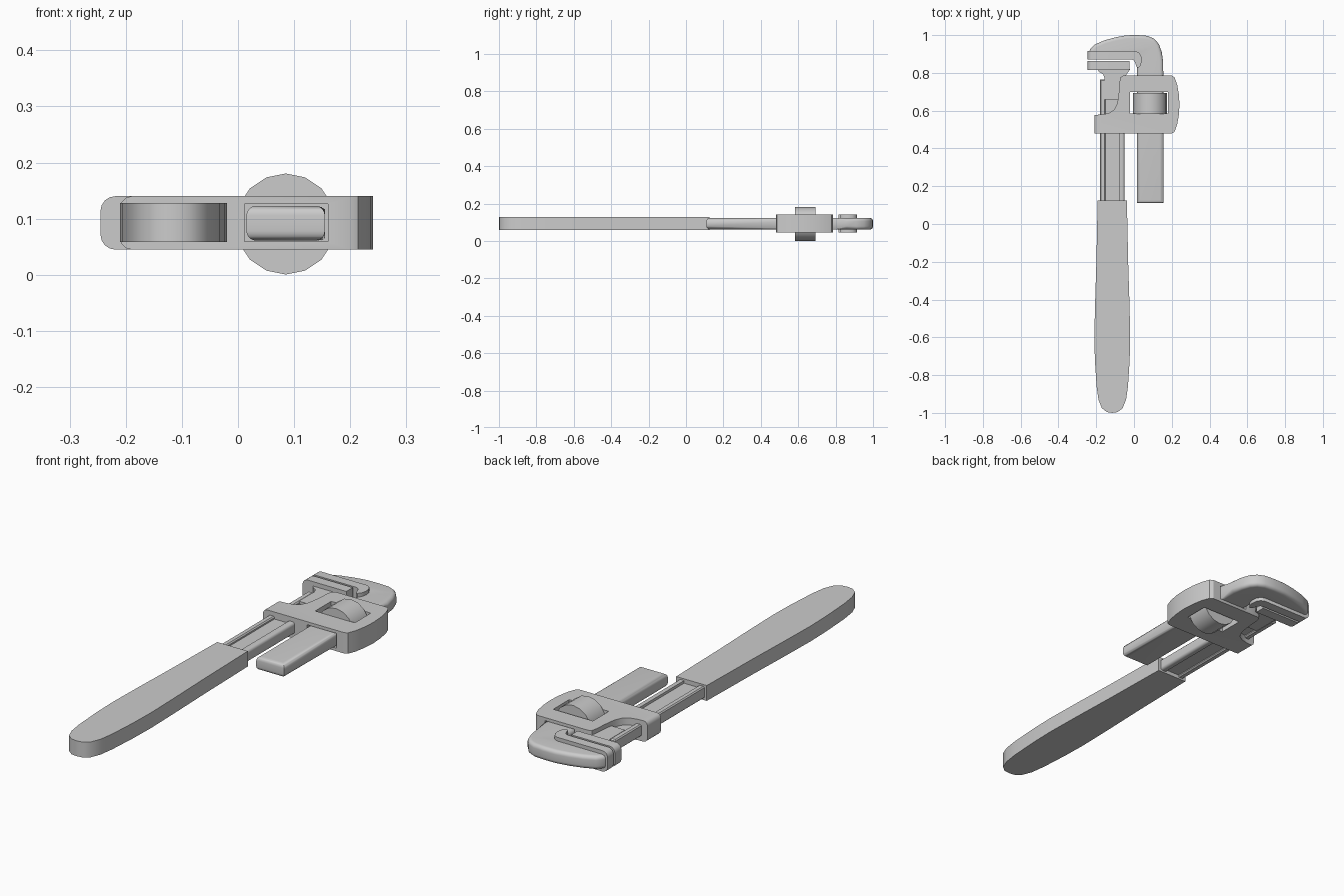
import bpy, bmesh, math
from mathutils import Matrix

if "Cube" in bpy.data.objects:
    bpy.data.objects.remove(bpy.data.objects["Cube"])


def finish(bm, name, smooth=None):
    bmesh.ops.recalc_face_normals(bm, faces=bm.faces)
    me = bpy.data.meshes.new(name)
    bm.to_mesh(me)
    bm.free()
    ob = bpy.data.objects.new(name, me)
    bpy.context.collection.objects.link(ob)
    if smooth:
        bpy.ops.object.select_all(action='DESELECT')
        ob.select_set(True)
        bpy.context.view_layer.objects.active = ob
        bpy.ops.object.shade_smooth_by_angle(angle=math.radians(smooth))
    return ob


def prism(name, pts, z0, z1, bevel=0, segs=1, pick=None, smooth=None):
    """Extrude an xy outline from z0 to z1; bevel the chosen rim edges."""
    bm = bmesh.new()
    base = bm.faces.new([bm.verts.new((x, y, z0)) for x, y in pts])
    top = bmesh.ops.extrude_face_region(bm, geom=[base])
    for v in top['geom']:
        if isinstance(v, bmesh.types.BMVert):
            v.co.z = z1
    if bevel:
        rim = [e for e in bm.edges if abs(e.verts[0].co.z - e.verts[1].co.z) < 1e-6
               and (pick is None or all(pick(v.co) for v in e.verts))]
        bmesh.ops.bevel(bm, geom=rim, offset=bevel, segments=segs, profile=0.5,
                        affect='EDGES', clamp_overlap=True)
    return finish(bm, name, smooth)


def rect(x0, x1, y0, y1):
    return [(x0, y0), (x1, y0), (x1, y1), (x0, y1)]


def cut(ob, cutter):
    m = ob.modifiers.new("cut", 'BOOLEAN')
    m.operation, m.object, m.solver = 'DIFFERENCE', cutter, 'EXACT'
    bpy.context.view_layer.objects.active = ob
    bpy.ops.object.modifier_apply(modifier=m.name)
    bpy.data.objects.remove(cutter)


ZC = 0.092

# Handle grip: mirrored half outline around its own axis
half = [(0.077, 0.125), (0.08, 0.0), (0.084, -0.2), (0.091, -0.42), (0.095, -0.6),
        (0.092, -0.72), (0.083, -0.86), (0.073, -0.93), (0.055, -0.975), (0.028, -0.996)]
cx = -0.115
prism("handle_grip", [(cx + w, y) for w, y in half] + [(cx, -1.0)]
      + [(cx - w, y) for w, y in reversed(half)], 0.058, 0.128, smooth=35)

# Shaft: recessed web between two rails
prism("shaft_web", rect(-0.155, -0.075, 0.1, 0.78), 0.076, 0.108)
prism("shaft_left_rail", rect(-0.18, -0.152, 0.1, 0.765), 0.066, 0.120, 0.005)
prism("shaft_right_rail", rect(-0.078, -0.05, 0.1, 0.79), 0.066, 0.120, 0.012, 3,
      lambda c: c.x > -0.06, 35)

# Lower jaw with flared neck
prism("lower_jaw_neck", [(-0.155, 0.66), (-0.05, 0.66), (-0.05, 0.76), (-0.044, 0.785),
                         (-0.02, 0.82), (-0.195, 0.82), (-0.185, 0.805), (-0.163, 0.792),
                         (-0.155, 0.77)], 0.066, 0.120, smooth=35)
prism("lower_jaw", rect(-0.245, -0.024, 0.815, 0.862), 0.045, 0.14, 0.026, 4,
      lambda c: c.x < -0.2, 35)

# Hook jaw and its shank, one rounded bar
hook = [(0.015, 0.11), (0.155, 0.11), (0.155, 0.8), (0.154, 0.86), (0.147, 0.91),
        (0.132, 0.952), (0.108, 0.98), (0.072, 0.996), (0.02, 1.0), (-0.04, 0.999),
        (-0.1, 0.988), (-0.16, 0.971), (-0.21, 0.949), (-0.232, 0.925), (-0.24, 0.9),
        (-0.24, 0.88), (-0.01, 0.88), (0.008, 0.868), (0.015, 0.84)]
prism("hook_jaw_shank", hook, 0.061, 0.123, 0.028, 5, smooth=40)

# Upper jaw plate curling round the inside of the hook
lip = [(-0.245, 0.872), (-0.014, 0.872), (-0.002, 0.867), (0.006, 0.855), (0.013, 0.832),
       (0.024, 0.826), (0.036, 0.84), (0.041, 0.865), (0.038, 0.89), (0.028, 0.906),
       (0.01, 0.915), (-0.245, 0.915)]
prism("upper_jaw_plate", lip, 0.045, 0.14, 0.026, 4,
      lambda c: c.x < -0.2, 35)

# Housing with rounded right side, shank channel and nut window
body = [(-0.21, 0.48), (0.2, 0.48), (0.214, 0.487), (0.228, 0.525), (0.237, 0.575),
        (0.241, 0.632), (0.237, 0.69), (0.228, 0.74), (0.214, 0.777), (0.2, 0.786),
        (-0.055, 0.786), (-0.07, 0.778), (-0.076, 0.755), (-0.08, 0.7), (-0.088, 0.64),
        (-0.105, 0.605), (-0.13, 0.588), (-0.165, 0.58), (-0.21, 0.577)]
housing = prism("housing", body, 0.045, 0.14, 0.02, 3, lambda c: c.x < -0.2)
cut(housing, prism("window_cutter", rect(-0.02, 0.18, 0.585, 0.7), -0.1, 0.3))
cut(housing, prism("channel_cutter", rect(0.012, 0.16, 0.4, 0.9), 0.059, 0.126))
bpy.ops.object.select_all(action='DESELECT')
housing.select_set(True)
bpy.context.view_layer.objects.active = housing
bpy.ops.object.shade_smooth_by_angle(angle=math.radians(32))

# Adjusting nut
bm = bmesh.new()
bmesh.ops.create_cone(bm, cap_ends=True, segments=16, radius1=0.09, radius2=0.09, depth=0.11,
                      matrix=Matrix.Translation((0.085, 0.638, 0.0905))
                      @ Matrix.Rotation(math.pi / 2, 4, 'X'))
finish(bm, "adjusting_nut", 30)
